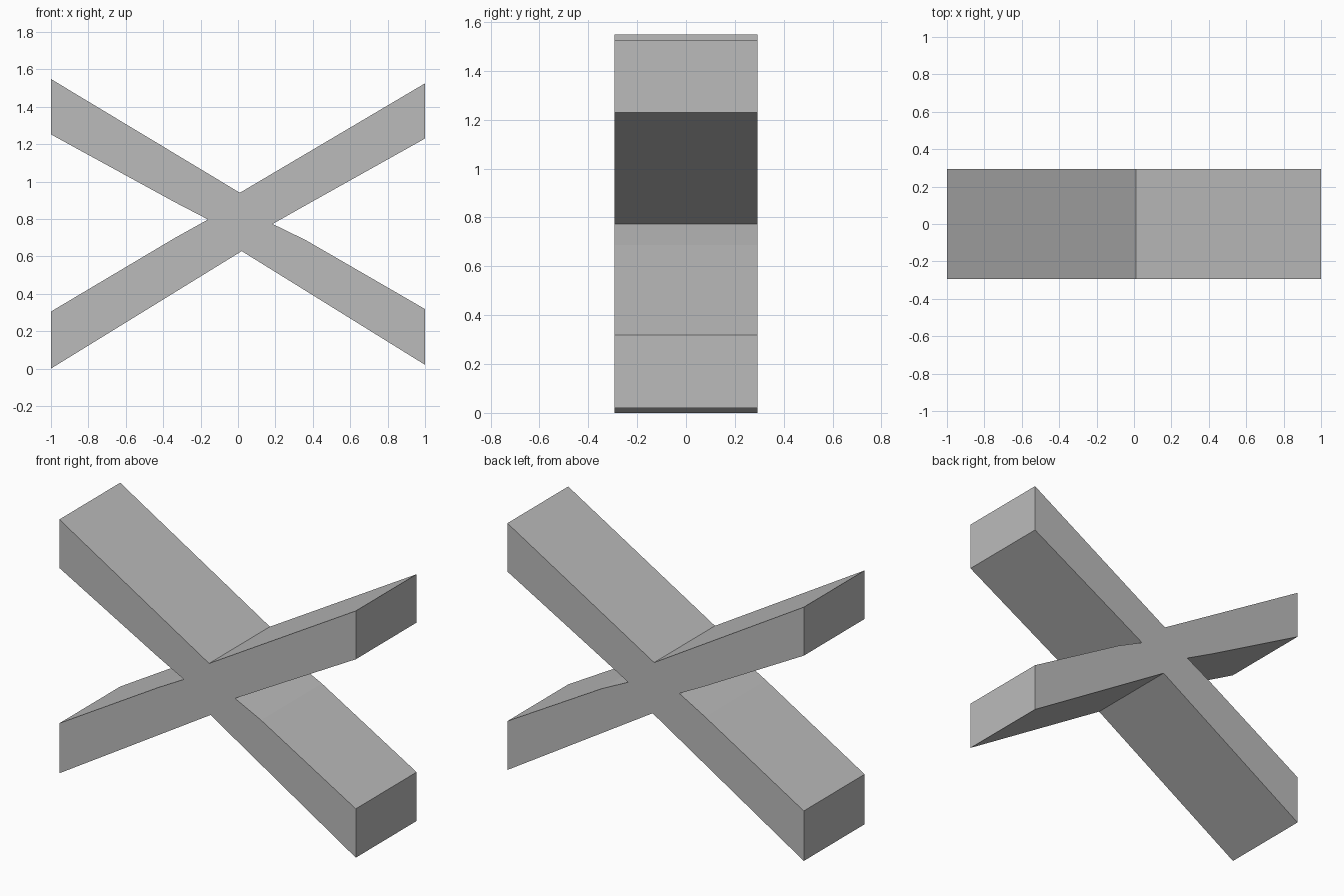
import bpy
import bmesh
from mathutils import Vector

cube = bpy.data.objects.get("Cube")
if cube:
    bpy.data.objects.remove(cube, do_unlink=True)

HALF_DEPTH = 0.293

# Plain grey material
grey = bpy.data.materials.new("plain_grey")
grey.use_nodes = True
colour = (0.5, 0.5, 0.5, 1)
grey.diffuse_color = colour
grey.node_tree.nodes["Principled BSDF"].inputs["Base Color"].default_value = colour

# Cross outline in x and z, starting at the upper notch and going clockwise
outline = [
    (0.01, 0.94), (1, 1.525), (1, 1.23), (0.36, 0.872),
    (0.185, 0.773), (0.36, 0.688), (1, 0.318), (1, 0.02),
    (0.02, 0.628), (-1, 0), (-1, 0.305), (-0.335, 0.7),
    (-0.16, 0.797), (-0.335, 0.888), (-1, 1.252), (-1, 1.548),
]

# Extrude the outline from front to back
bm = bmesh.new()
front = bm.faces.new([bm.verts.new((x, -HALF_DEPTH, z)) for x, z in outline])
result = bmesh.ops.extrude_face_region(bm, geom=[front], use_keep_orig=True)
back = [v for v in result["geom"] if isinstance(v, bmesh.types.BMVert)]
bmesh.ops.translate(bm, verts=back, vec=Vector((0, 2 * HALF_DEPTH, 0)))
bmesh.ops.recalc_face_normals(bm, faces=bm.faces)

mesh = bpy.data.meshes.new("crossed_beams")
bm.to_mesh(mesh)
bm.free()
mesh.materials.append(grey)
beams = bpy.data.objects.new("crossed_beams", mesh)
bpy.context.collection.objects.link(beams)
